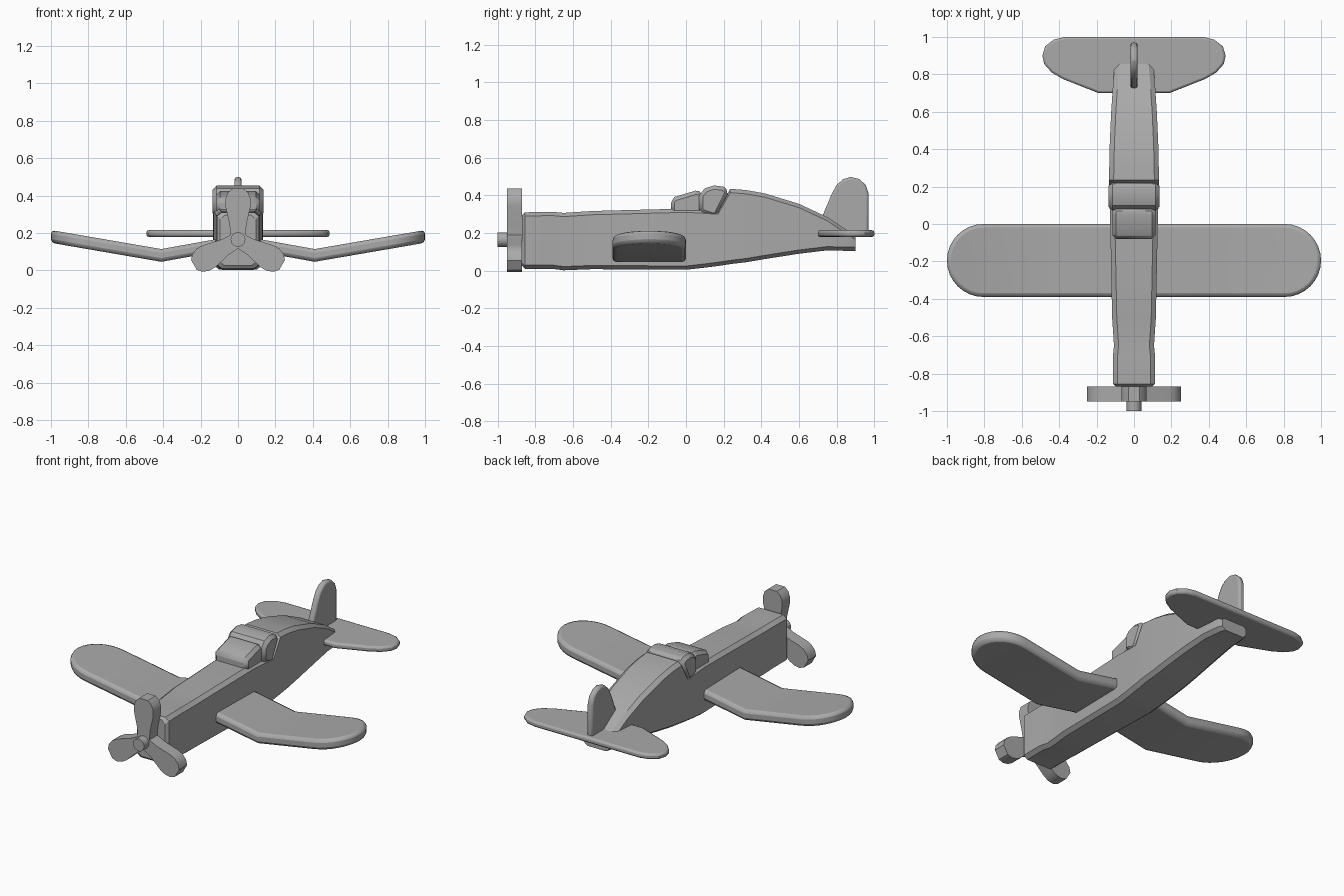
import bpy, bmesh
from math import sin, cos, pi, radians
from mathutils import Matrix, Vector

if "Cube" in bpy.data.objects:
    bpy.data.objects.remove(bpy.data.objects["Cube"])

grey = bpy.data.materials.new("plain_grey")
grey.use_nodes = True
COLOUR = (0.4, 0.4, 0.4, 1)
grey.diffuse_color = COLOUR
grey.node_tree.nodes["Principled BSDF"].inputs["Base Color"].default_value = COLOUR


def finish(bm, name, bevel=0, segments=2):
    """Turn a bmesh into a shaded object, with optional rounded edges."""
    bmesh.ops.recalc_face_normals(bm, faces=bm.faces)
    mesh = bpy.data.meshes.new(name)
    bm.to_mesh(mesh)
    bm.free()
    mesh.materials.append(grey)
    ob = bpy.data.objects.new(name, mesh)
    bpy.context.collection.objects.link(ob)
    bpy.ops.object.select_all(action='DESELECT')
    ob.select_set(True)
    bpy.context.view_layer.objects.active = ob
    bpy.ops.object.shade_smooth_by_angle(angle=radians(30))
    if bevel:
        mod = ob.modifiers.new("edges", 'BEVEL')
        mod.width, mod.segments = bevel, segments
        mod.limit_method = 'ANGLE'
        mod.angle_limit = radians(40)
        mod.use_clamp_overlap = True
    return ob


def slab(outline, thickness, place):
    """Extrude a flat outline symmetrically, then map (u, v, w) to the model."""
    bm = bmesh.new()
    face = bm.faces.new([bm.verts.new((u, v, -thickness / 2)) for u, v in outline])
    ext = bmesh.ops.extrude_face_region(bm, geom=[face])
    top = [g for g in ext["geom"] if isinstance(g, bmesh.types.BMVert)]
    bmesh.ops.translate(bm, verts=top, vec=(0, 0, thickness))
    for v in bm.verts:
        v.co = place(*v.co)
    return bm


def mirrored(half):
    return half + [(-x, y) for x, y in reversed(half)]


def upright(u, v, w):
    return Vector((w, u, v))


# Fuselage: chamfered sections of (y, half width, bottom, top)
stations = [
    (-0.87, 0.095, 0.025, 0.295), (-0.855, 0.112, 0.01, 0.31),
    (-0.71, 0.113, 0.01, 0.313), (-0.65, 0.107, 0.002, 0.307),
    (-0.5, 0.117, 0.008, 0.317), (0.0, 0.127, 0.005, 0.33),
    (0.09, 0.13, 0.015, 0.325), (0.17, 0.132, 0.025, 0.32),
    (0.235, 0.134, 0.035, 0.435), (0.32, 0.132, 0.045, 0.428),
    (0.42, 0.13, 0.062, 0.41), (0.6, 0.122, 0.09, 0.355),
    (0.75, 0.112, 0.108, 0.285), (0.87, 0.102, 0.105, 0.205),
    (0.9, 0.09, 0.105, 0.185)]
bm = bmesh.new()
rings = []
for y, w, lo, hi in stations:
    a, b = 0.025, 0.02
    right = [(w - a, lo), (w, lo + b), (w, hi - b), (w - a, hi)]
    rings.append([bm.verts.new((x, y, z)) for x, z in mirrored(right)])
for r, s in zip(rings, rings[1:]):
    for i in range(len(r)):
        j = (i + 1) % len(r)
        bm.faces.new((r[i], r[j], s[j], s[i]))
bm.faces.new(rings[0])
bm.faces.new(rings[-1])
finish(bm, "fuselage")

# Canopy: sloping windscreen and taller rear hood
windscreen = [(-0.08, 0.3), (-0.08, 0.38), (-0.06, 0.392), (0.05, 0.425),
              (0.09, 0.42), (0.09, 0.3)]
finish(slab(windscreen, 0.23, upright), "windscreen", 0.02, 1)
hood = [(0.07, 0.31), (0.07, 0.4), (0.1, 0.438), (0.15, 0.453), (0.2, 0.446),
        (0.23, 0.42), (0.16, 0.28)]
finish(slab(hood, 0.27, upright), "canopy_hood", 0.02, 1)

# Gull wing: round-tipped outline, creased and bent upward each side
KINK = 0.41
tip = [(0.805 + 0.195 * sin(t), -0.195 - 0.195 * cos(t))
       for t in [pi * i / 16 for i in range(17)]]
wing = slab(mirrored(tip), 0.068, lambda *p: Vector(p))
for x in (-KINK, 0, KINK):
    bmesh.ops.bisect_plane(wing, geom=wing.verts[:] + wing.edges[:] + wing.faces[:],
                           plane_co=(x, 0, 0), plane_no=(1, 0, 0))
for v in wing.verts:
    d = abs(v.co.x) - KINK
    v.co.z += 0.08 + (0.172 * d if d > 0 else -0.18 * d)
finish(wing, "wing", 0.02)

# Tailplane
tail = [(0.19, 0.7), (0.38, 0.775), (0.44, 0.81), (0.48, 0.855), (0.49, 0.9),
        (0.475, 0.95), (0.43, 0.985), (0.37, 1.0)]
finish(slab(mirrored(tail), 0.036, lambda u, v, w: Vector((u, v, w + 0.197))),
       "tailplane", 0.012)

# Fin
fin = [(0.71, 0.2), (0.72, 0.28), (0.775, 0.41), (0.8, 0.455), (0.835, 0.486),
       (0.875, 0.498), (0.92, 0.487), (0.955, 0.455), (0.97, 0.41), (0.97, 0.2)]
finish(slab(fin, 0.038, upright), "fin", 0.012)

# Propeller: three thick blades and a hub pin
HUB = Vector((0, -0.91, 0.165))
blade = [(0.04, 0), (0.045, 0.08), (0.068, 0.18), (0.068, 0.215), (0.055, 0.25),
         (0.03, 0.272)]
for i in range(3):
    turn = Matrix.Rotation(2 * pi * i / 3, 3, 'Y')
    finish(slab(mirrored(blade), 0.08, lambda u, v, w: HUB + turn @ Vector((u, w, v))),
           f"propeller_blade_{i + 1}")
bm = bmesh.new()
bmesh.ops.create_cone(bm, cap_ends=True, segments=24, radius1=0.039, radius2=0.039,
                      depth=0.16, matrix=Matrix.Translation((0, -0.92, HUB.z))
                      @ Matrix.Rotation(pi / 2, 4, 'X'))
finish(bm, "propeller_hub")
